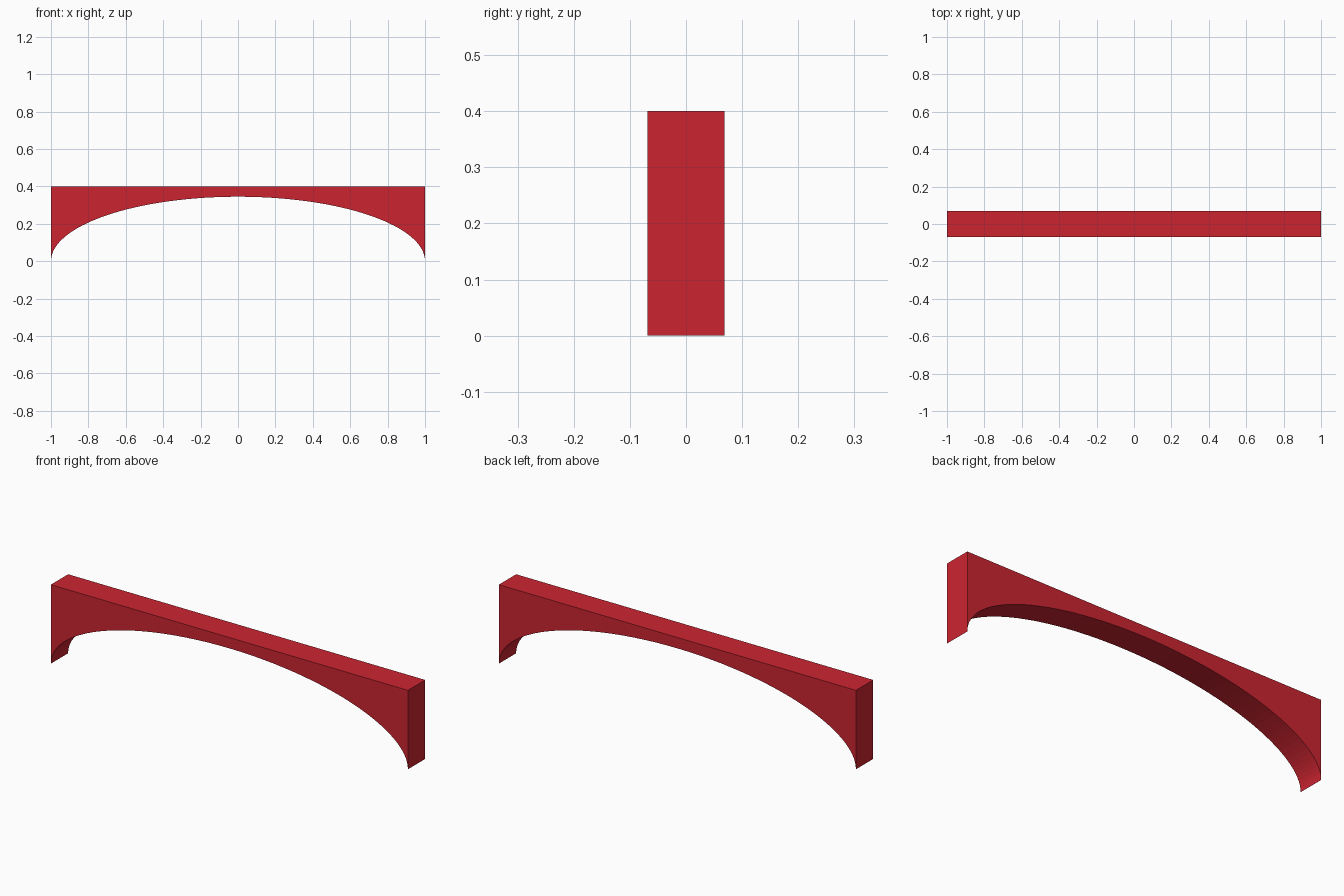
import bpy, bmesh
from math import cos, sin, pi

if "Cube" in bpy.data.objects:
    bpy.data.objects.remove(bpy.data.objects["Cube"])

HALF_SPAN, RISE, TOP, HALF_DEPTH, SEGMENTS = 1.0, 0.345, 0.4, 0.069, 64

# Front profile: straight top and sides, half-ellipse opening below
profile = [(-HALF_SPAN, TOP), (HALF_SPAN, TOP)]
for i in range(SEGMENTS + 1):
    a = pi * i / SEGMENTS
    profile.append((HALF_SPAN * cos(a), RISE * sin(a)))

# Extrude the profile through the depth
bm = bmesh.new()
face = bm.faces.new([bm.verts.new((x, -HALF_DEPTH, z)) for x, z in profile])
ext = bmesh.ops.extrude_face_region(bm, geom=[face], use_keep_orig=True)
moved = [g for g in ext["geom"] if isinstance(g, bmesh.types.BMVert)]
bmesh.ops.translate(bm, verts=moved, vec=(0, 2 * HALF_DEPTH, 0))
bmesh.ops.recalc_face_normals(bm, faces=bm.faces[:])
mesh = bpy.data.meshes.new("arch_beam")
bm.to_mesh(mesh)
bm.free()

# Red arched beam
arch = bpy.data.objects.new("arch_beam", mesh)
bpy.context.collection.objects.link(arch)
red = bpy.data.materials.new("red")
red.diffuse_color = (0.6, 0.018, 0.03, 1)
red.use_nodes = True
red.node_tree.nodes["Principled BSDF"].inputs["Base Color"].default_value = red.diffuse_color
mesh.materials.append(red)
